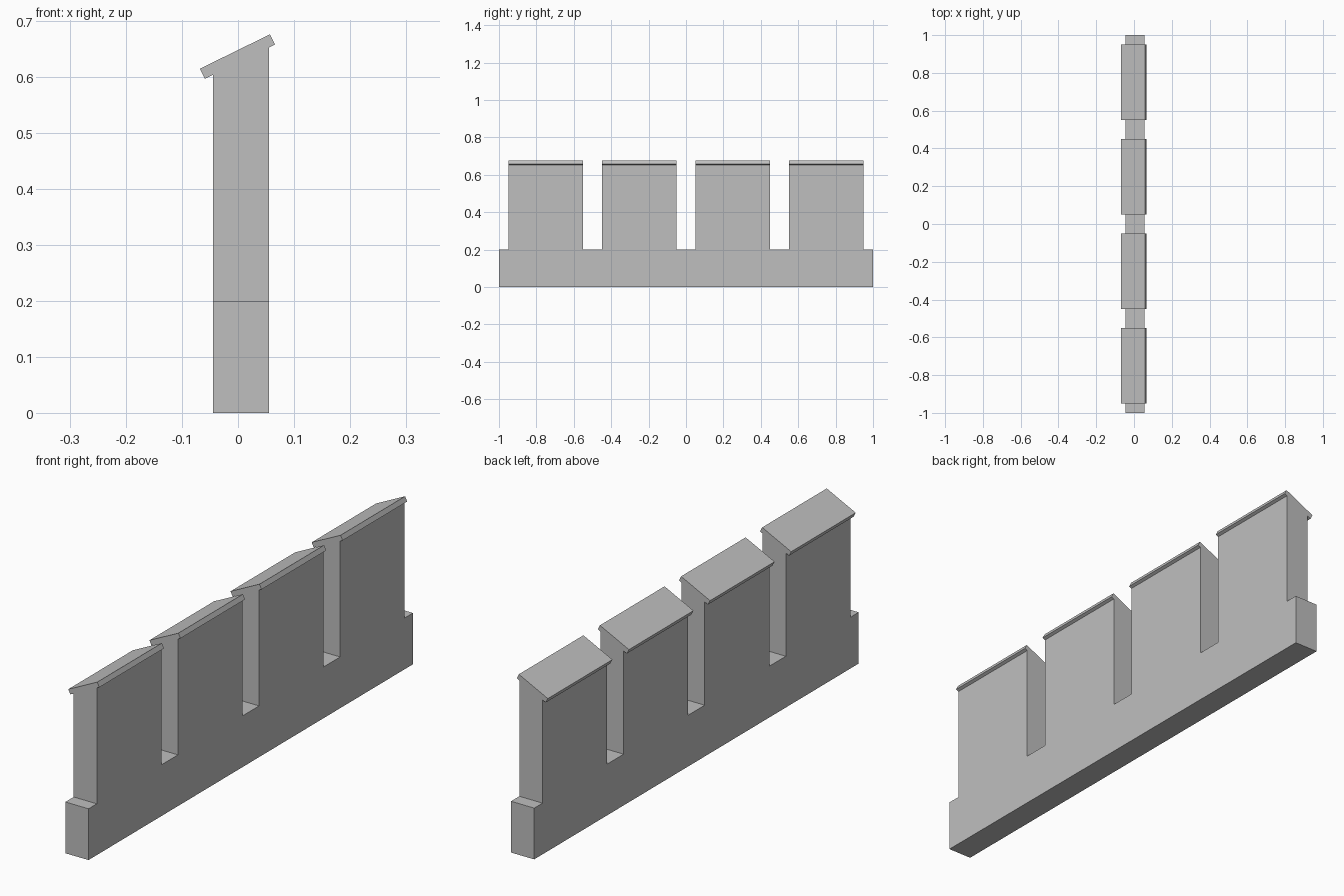
import bpy
import bmesh

cube = bpy.data.objects.get("Cube")
if cube:
    bpy.data.objects.remove(cube, do_unlink=True)

# Plain grey stone
stone = bpy.data.materials.new("grey_stone")
stone.use_nodes = True
colour = (0.52, 0.52, 0.52, 1)
stone.diffuse_color = colour
stone.node_tree.nodes["Principled BSDF"].inputs["Base Color"].default_value = colour

BACK, FACE = -0.045, 0.055      # wall thickness along x
LEDGE = 0.2                     # top of the solid base
CENTRES = (-0.75, -0.25, 0.25, 0.75)
HALF = 0.199                    # half length of a merlon


def slope(x):
    """Height of the slanted merlon top."""
    return 0.625 + 0.49 * x


def extrude(name, outline, offset):
    """Extrude a closed outline into a solid object."""
    bm = bmesh.new()
    face = bm.faces.new([bm.verts.new(p) for p in outline])
    result = bmesh.ops.extrude_face_region(bm, geom=[face])
    moved = [v for v in result["geom"] if isinstance(v, bmesh.types.BMVert)]
    bmesh.ops.translate(bm, verts=moved, vec=offset)
    # slant everything above the ledge on the wall
    if name == "crenellated_wall":
        for v in bm.verts:
            if v.co.z > LEDGE + 0.1:
                v.co.z = slope(v.co.x)
    bmesh.ops.recalc_face_normals(bm, faces=bm.faces)
    mesh = bpy.data.meshes.new(name)
    bm.to_mesh(mesh)
    bm.free()
    mesh.materials.append(stone)
    obj = bpy.data.objects.new(name, mesh)
    bpy.context.collection.objects.link(obj)
    return obj


# Wall: base and four merlons as one stepped outline
outline = [(BACK, -1, 0), (BACK, -1, LEDGE)]
for y in CENTRES:
    outline += [(BACK, y - HALF, LEDGE), (BACK, y - HALF, 1),
                (BACK, y + HALF, 1), (BACK, y + HALF, LEDGE)]
outline += [(BACK, 1, LEDGE), (BACK, 1, 0)]
extrude("crenellated_wall", outline, (FACE - BACK, 0, 0))

# Tilted coping slab on each merlon
low, high = -0.059, 0.066
for i, y in enumerate(CENTRES):
    start = y - HALF
    slab = [(low, start, slope(low)), (high, start, slope(high)),
            (high - 0.009, start, slope(high) + 0.018),
            (low - 0.009, start, slope(low) + 0.018)]
    extrude(f"coping_{i + 1}", slab, (0, 2 * HALF, 0))
